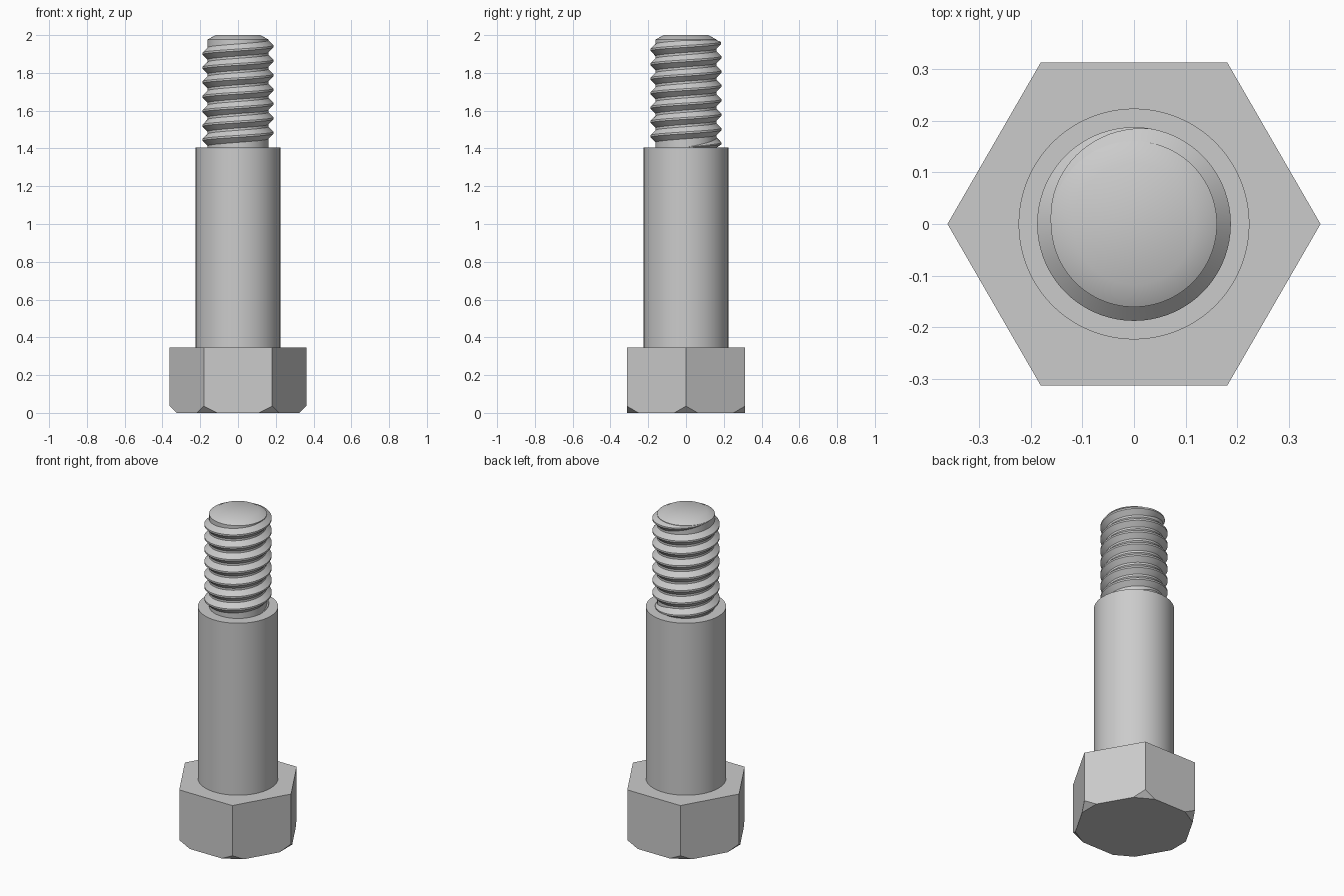
import bpy, bmesh, math
from mathutils import Vector

if "Cube" in bpy.data.objects:
    bpy.data.objects.remove(bpy.data.objects["Cube"], do_unlink=True)

steel = bpy.data.materials.new("grey steel")
steel.use_nodes = True
steel.diffuse_color = (0.6, 0.6, 0.6, 1)
steel.node_tree.nodes["Principled BSDF"].inputs["Base Color"].default_value = (0.6, 0.6, 0.6, 1)


def finish(name, bm, smooth=True):
    bmesh.ops.recalc_face_normals(bm, faces=bm.faces)
    mesh = bpy.data.meshes.new(name)
    bm.to_mesh(mesh)
    bm.free()
    mesh.materials.append(steel)
    obj = bpy.data.objects.new(name, mesh)
    bpy.context.collection.objects.link(obj)
    if smooth:
        bpy.ops.object.select_all(action='DESELECT')
        obj.select_set(True)
        bpy.context.view_layer.objects.active = obj
        bpy.ops.object.shade_smooth_by_angle(angle=math.radians(35))
    return obj


def prism(bm, radius, z0, z1, sides):
    """Extrude a regular polygon between two heights."""
    ring = [bm.verts.new((radius * math.cos(math.tau * i / sides),
                          radius * math.sin(math.tau * i / sides), z0)) for i in range(sides)]
    base = bm.faces.new(ring)
    out = bmesh.ops.extrude_face_region(bm, geom=[base], use_keep_orig=True)
    top = [g for g in out["geom"] if isinstance(g, bmesh.types.BMVert)]
    bmesh.ops.translate(bm, verts=top, vec=(0, 0, z1 - z0))


def lathe(name, profile, sides=96):
    """Spin a (radius, height) profile around the z axis."""
    bm = bmesh.new()
    verts = [bm.verts.new((r, 0, z)) for r, z in profile]
    edges = [bm.edges.new(pair) for pair in zip(verts, verts[1:])]
    bmesh.ops.spin(bm, geom=verts + edges, cent=(0, 0, 0), axis=(0, 0, 1),
                   angle=math.tau, steps=sides)
    bmesh.ops.remove_doubles(bm, verts=bm.verts, dist=1e-5)
    return finish(name, bm)


# Hexagonal head, with its six lower corners cut off by slanted planes
HEAD_R, HEAD_H, CUT = 0.362, 0.345, 0.036
bm = bmesh.new()
prism(bm, HEAD_R, 0, HEAD_H, 6)
for i in range(6):
    a = math.tau * i / 6
    out = Vector((math.cos(a), math.sin(a), 0))
    cut = bmesh.ops.bisect_plane(bm, geom=bm.verts[:] + bm.edges[:] + bm.faces[:],
                                 plane_co=out * HEAD_R + Vector((0, 0, CUT)),
                                 plane_no=out - Vector((0, 0, 1)), clear_outer=True)
    rim = [g for g in cut["geom_cut"] if isinstance(g, bmesh.types.BMEdge)]
    bmesh.ops.holes_fill(bm, edges=rim, sides=0)
finish("hex_head", bm, smooth=False)

# Plain shoulder and the threaded core with a chamfered tip
lathe("shoulder", [(0, HEAD_H), (0.224, HEAD_H), (0.224, 1.405), (0, 1.405)])
CORE = 0.161
lathe("threaded_core", [(0, 1.4), (CORE, 1.4), (CORE, 1.977), (0.118, 2), (0, 2)])

# Helical thread ridge, fading in at the shoulder and out at the tip
PITCH, TURNS, STEPS, DEPTH = 0.0762, 7.5, 72, 0.027
START = 1.407
bm = bmesh.new()
previous = None
for i in range(int(TURNS * STEPS) + 1):
    turn = i / STEPS
    fade = max(0.02, min(1, turn / 0.25, (TURNS - turn) / 0.28))
    a = math.tau * turn
    crest = CORE + DEPTH * fade
    z = START + PITCH * turn
    section = [(CORE - 0.004, -0.036), (crest, -0.005), (crest, 0.005), (CORE - 0.004, 0.036)]
    ring = [bm.verts.new((r * math.cos(a), r * math.sin(a),
                          min(1.976, max(1.402, z + dz * fade)))) for r, dz in section]
    if previous:
        for k in range(4):
            n = (k + 1) % 4
            bm.faces.new((previous[k], previous[n], ring[n], ring[k]))
    else:
        bm.faces.new(ring)
    previous = ring
bm.faces.new(previous)
finish("thread", bm)
